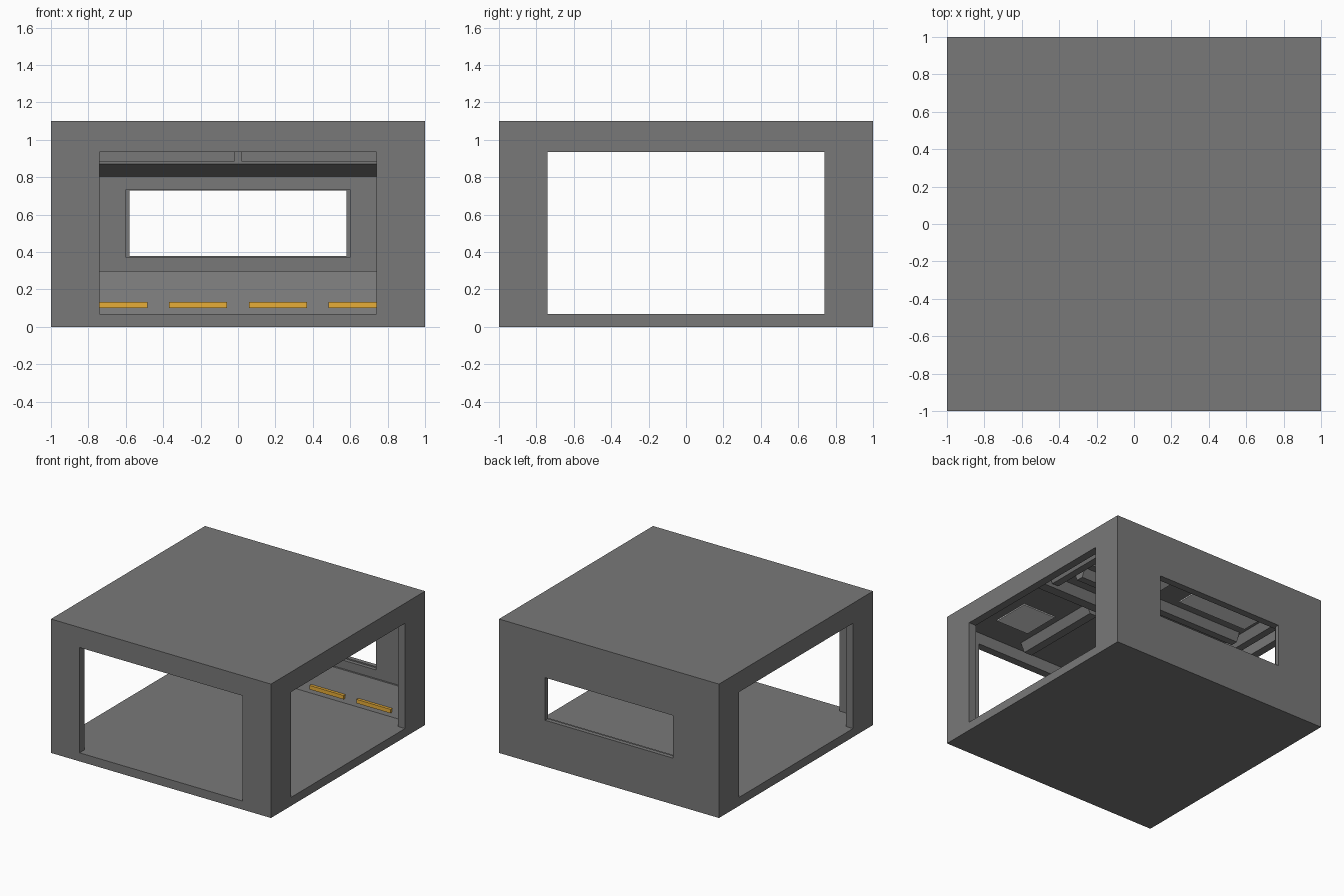
import bpy, bmesh, math

if "Cube" in bpy.data.objects:
    bpy.data.objects.remove(bpy.data.objects["Cube"])


def material(name, rgb):
    m = bpy.data.materials.new(name)
    m.diffuse_color = (*rgb, 1)
    m.use_nodes = True
    m.node_tree.nodes["Principled BSDF"].inputs["Base Color"].default_value = m.diffuse_color
    return m


GREY = material("wall grey", (0.19, 0.19, 0.19))
YELLOW = material("lamp yellow", (0.80, 0.42, 0.04))
PALE = material("ceiling lamp pale", (0.75, 0.75, 0.75))

H = 1.1           # total height
FLOOR = 0.07      # floor level
LINTEL = 0.935    # top of openings
CEIL = 1.03       # ceiling level
INNER = 0.935     # inner wall face
OPEN = 0.74       # half width of openings


def finish(name, bm, mat):
    bmesh.ops.recalc_face_normals(bm, faces=bm.faces)
    me = bpy.data.meshes.new(name)
    bm.to_mesh(me)
    bm.free()
    me.materials.append(mat)
    ob = bpy.data.objects.new(name, me)
    bpy.context.collection.objects.link(ob)
    return ob


def boxes(name, spans, mat=GREY):
    """One object from boxes given as (x0, x1, y0, y1, z0, z1)."""
    bm = bmesh.new()
    for x0, x1, y0, y1, z0, z1 in spans:
        vs = bmesh.ops.create_cube(bm, size=1)["verts"]
        for v in vs:
            v.co = (x1 if v.co.x > 0 else x0,
                    y1 if v.co.y > 0 else y0,
                    z1 if v.co.z > 0 else z0)
    return finish(name, bm, mat)


def prism(name, profile, a, b, axis="x", mat=GREY):
    """Extrude a (horizontal, z) profile along x or y from a to b."""
    bm = bmesh.new()
    put = (lambda t, p: (t, p[0], p[1])) if axis == "x" else (lambda t, p: (p[0], t, p[1]))
    lo = [bm.verts.new(put(a, p)) for p in profile]
    hi = [bm.verts.new(put(b, p)) for p in profile]
    bm.faces.new(lo)
    bm.faces.new(hi)
    n = len(profile)
    for i in range(n):
        j = (i + 1) % n
        bm.faces.new((lo[i], lo[j], hi[j], hi[i]))
    return finish(name, bm, mat)


# Floor and roof slabs
boxes("floor", [(-1, 1, -1, 1, 0, FLOOR)])
boxes("roof", [(-1, 1, -1, 1, CEIL, H)])

# Front wall with doorway
boxes("front_wall", [(-1, -OPEN, -1, -INNER, FLOOR, CEIL),
                     (OPEN, 1, -1, -INNER, FLOOR, CEIL),
                     (-OPEN, OPEN, -1, -INNER, LINTEL, CEIL)])

# Side walls with wide openings
for side, x0, x1 in (("left", -1, -INNER), ("right", INNER, 1)):
    boxes(side + "_wall", [(x0, x1, -INNER, -OPEN, FLOOR, CEIL),
                           (x0, x1, OPEN, INNER, FLOOR, CEIL),
                           (x0, x1, -OPEN, OPEN, LINTEL, CEIL)])

# Back wall in two layers, giving a stepped window frame
for name, y0, y1, wx, z0, z1 in (("back_wall_outer", 0.965, 1, 0.58, 0.38, 0.73),
                                 ("back_wall_inner", INNER, 0.965, 0.60, 0.37, 0.735)):
    boxes(name, [(-1, -wx, y0, y1, FLOOR, CEIL), (wx, 1, y0, y1, FLOOR, CEIL),
                 (-wx, wx, y0, y1, FLOOR, z0), (-wx, wx, y0, y1, z1, CEIL)])

# Sloped base panel and overhanging header inside the back wall
prism("back_base_panel", [(0.85, FLOOR), (INNER, FLOOR), (INNER, 0.30), (0.92, 0.30)],
      -INNER, INNER)
prism("back_header", [(INNER, 0.805), (0.79, 0.87), (0.79, CEIL), (INNER, CEIL)],
      -INNER, INNER)
boxes("header_panels", [(-0.93, -0.02, 0.78, 0.79, 0.885, CEIL),
                        (0.02, 0.93, 0.78, 0.79, 0.885, CEIL)])

# Yellow floor lamps along the base panel
boxes("floor_lamps", [(x - 0.155, x + 0.155, 0.846, 0.88, 0.10, 0.132)
                      for x in (-0.64, -0.213, 0.213, 0.64)], YELLOW)

# Ceiling beams with chamfered sides
def beam_profile(c, w):
    return [(c - w, CEIL), (c - w * 0.5, 0.96), (c + w * 0.5, 0.96), (c + w, CEIL)]


prism("ceiling_cross_beam", beam_profile(0, 0.08), -INNER, INNER)
for s in (-1, 1):
    prism("ceiling_beam", beam_profile(s * 0.33, 0.07), -0.85, -0.08, "y")
    prism("ceiling_back_beam", beam_profile(s * 0.84, 0.06), 0.08, 0.75, "y")
prism("back_ceiling_duct", beam_profile(0.27, 0.06), -0.76, 0.76)

# Pale ceiling lamp plates
lamps = []
for s in (-1, 1):
    for cx, cy, hx, hy in ((0.43, 0.50, 0.32, 0.10), (0.61, -0.54, 0.15, 0.16)):
        lamps.append((s * cx - hx, s * cx + hx, cy - hy, cy + hy, CEIL - 0.009, CEIL))
boxes("ceiling_lamps", lamps, PALE)
